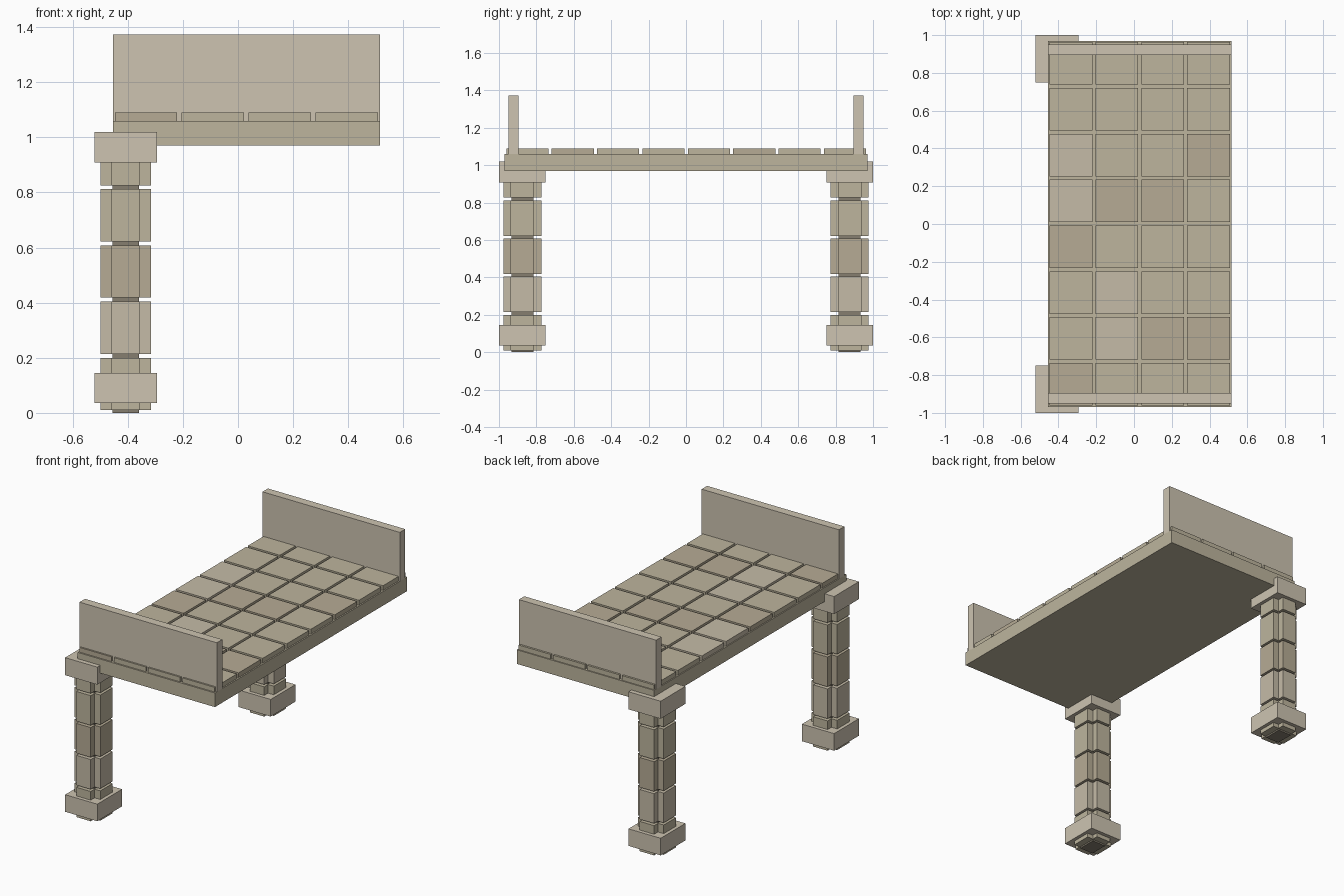
import bpy, bmesh

if "Cube" in bpy.data.objects:
    bpy.data.objects.remove(bpy.data.objects["Cube"])


def material(name, rgb):
    m = bpy.data.materials.new(name)
    m.diffuse_color = (*rgb, 1)
    m.use_nodes = True
    m.node_tree.nodes["Principled BSDF"].inputs["Base Color"].default_value = m.diffuse_color
    return m


TRIM = material("trim_stone", (0.61, 0.55, 0.44))
STONE = {"L": material("light_stone", (0.56, 0.50, 0.39)),
         "M": material("mid_stone", (0.51, 0.46, 0.34)),
         "D": material("dark_stone", (0.47, 0.41, 0.30))}
JOINT = material("joint_stone", (0.24, 0.21, 0.16))


def prism(name, outline, z0, z1, mat):
    """Extrude a flat outline from z0 up to z1."""
    bm = bmesh.new()
    face = bm.faces.new([bm.verts.new((x, y, z0)) for x, y in outline])
    ext = bmesh.ops.extrude_face_region(bm, geom=[face])
    top = [v for v in ext["geom"] if isinstance(v, bmesh.types.BMVert)]
    bmesh.ops.translate(bm, verts=top, vec=(0, 0, z1 - z0))
    bmesh.ops.recalc_face_normals(bm, faces=bm.faces)
    mesh = bpy.data.meshes.new(name)
    bm.to_mesh(mesh)
    bm.free()
    mesh.materials.append(mat)
    obj = bpy.data.objects.new(name, mesh)
    bpy.context.collection.objects.link(obj)
    return obj


def box(name, x0, x1, y0, y1, z0, z1, mat):
    return prism(name, [(x0, y0), (x1, y0), (x1, y1), (x0, y1)], z0, z1, mat)


def cross(cx, cy, a, b, c, d):
    """Plus-shaped outline: outer half sizes a, b and arm half widths c, d."""
    pts = [(a, -d), (a, d), (c, d), (c, b), (-c, b), (-c, d),
           (-a, d), (-a, -d), (-c, -d), (-c, -b), (c, -b), (c, -d)]
    return [(cx + x, cy + y) for x, y in pts]


# Deck slab
box("deck_slab", -0.454, 0.516, -0.97, 0.97, 0.97, 1.06, STONE["M"])

# Paving tiles, one string per row from back to front
rows = ["MMMM", "MMMM", "LMMD", "LDDM", "DMMM", "MLMM", "MLDD", "DMMM"]
for r, tones in enumerate(rows):
    for c, tone in enumerate(tones):
        x, y = -0.447 + 0.2428 * c, 0.738 - 0.2427 * r
        box(f"tile_{r + 1}_{c + 1}", x, x + 0.226, y, y + 0.225,
            1.055, 1.09, STONE[tone])

# Parapets and pillars, mirrored front and back
for side, s in (("front", -1), ("back", 1)):
    y0, y1 = sorted((s * 0.895, s * 0.95))
    box(f"{side}_parapet", -0.454, 0.516, y0, y1, 1.055, 1.373, TRIM)

    cx, cy = -0.4075, s * 0.875
    box(f"{side}_pillar_core", cx - 0.0475, cx + 0.0475,
        cy - 0.059, cy + 0.059, 0, 1.01, JOINT)
    for i, tone in enumerate("MLDMM"):
        z = 0.01 + 0.204 * i
        prism(f"{side}_pillar_block_{i + 1}",
              cross(cx, cy, 0.0915, 0.1015, 0.051, 0.0625),
              z, z + 0.19, STONE[tone])
    for part, z0, z1 in (("base", 0.036, 0.145), ("cap", 0.908, 1.02)):
        box(f"{side}_pillar_{part}", cx - 0.1135, cx + 0.1135,
            cy - 0.125, cy + 0.125, z0, z1, TRIM)
